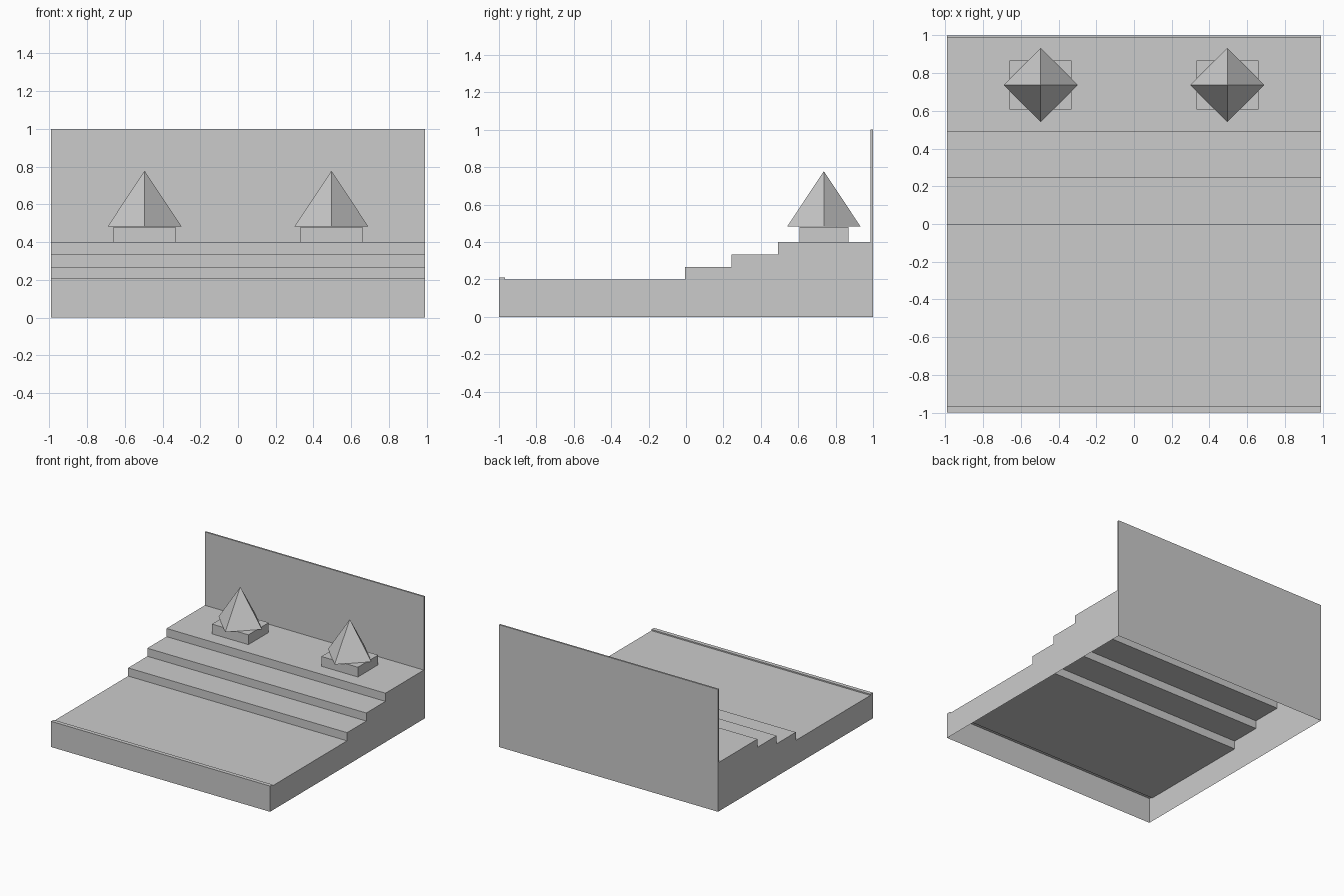
import bpy, bmesh, math
from mathutils import Matrix

if "Cube" in bpy.data.objects:
    bpy.data.objects.remove(bpy.data.objects["Cube"])

grey = bpy.data.materials.new("plain grey")
grey.diffuse_color = (0.6, 0.6, 0.6, 1)
grey.use_nodes = True
grey.node_tree.nodes["Principled BSDF"].inputs["Base Color"].default_value = grey.diffuse_color


def add_object(name, bm):
    bmesh.ops.recalc_face_normals(bm, faces=bm.faces)
    mesh = bpy.data.meshes.new(name)
    bm.to_mesh(mesh)
    bm.free()
    mesh.materials.append(grey)
    obj = bpy.data.objects.new(name, mesh)
    bpy.context.collection.objects.link(obj)
    return obj


# Stepped floor with front lip and back wall: one side profile (y, z), open underneath
profile = [(-1, 0), (-1, 0.21), (-0.967, 0.21), (-0.967, 0.2),
           (-0.005, 0.2), (-0.005, 0.267), (0.243, 0.267), (0.243, 0.333),
           (0.491, 0.333), (0.491, 0.4), (0.986, 0.4), (0.986, 1), (1, 1), (1, 0)]
HALF_WIDTH = 0.99
bm = bmesh.new()
left = [bm.verts.new((-HALF_WIDTH, y, z)) for y, z in profile]
right = [bm.verts.new((HALF_WIDTH, y, z)) for y, z in profile]
bm.faces.new(left)
bm.faces.new(right)
for i in range(len(profile) - 1):
    bm.faces.new((left[i], left[i + 1], right[i + 1], right[i]))
add_object("stepped_floor", bm)

# Two plinths, each carrying a pyramid turned corner-forward
for side, x in (("left", -0.495), ("right", 0.495)):
    bm = bmesh.new()
    bmesh.ops.create_cube(bm, size=1, matrix=Matrix.Translation((x, 0.737, 0.44))
                          @ Matrix.Diagonal((0.33, 0.262, 0.08, 1)))
    add_object(side + "_plinth", bm)

    bm = bmesh.new()
    base = [bm.verts.new((x + 0.196 * math.cos(a), 0.737 + 0.196 * math.sin(a), 0.483))
            for a in (i * math.pi / 2 for i in range(4))]
    apex = bm.verts.new((x, 0.737, 0.778))
    bm.faces.new(base)
    for i in range(4):
        bm.faces.new((base[i], base[(i + 1) % 4], apex))
    add_object(side + "_pyramid", bm)
